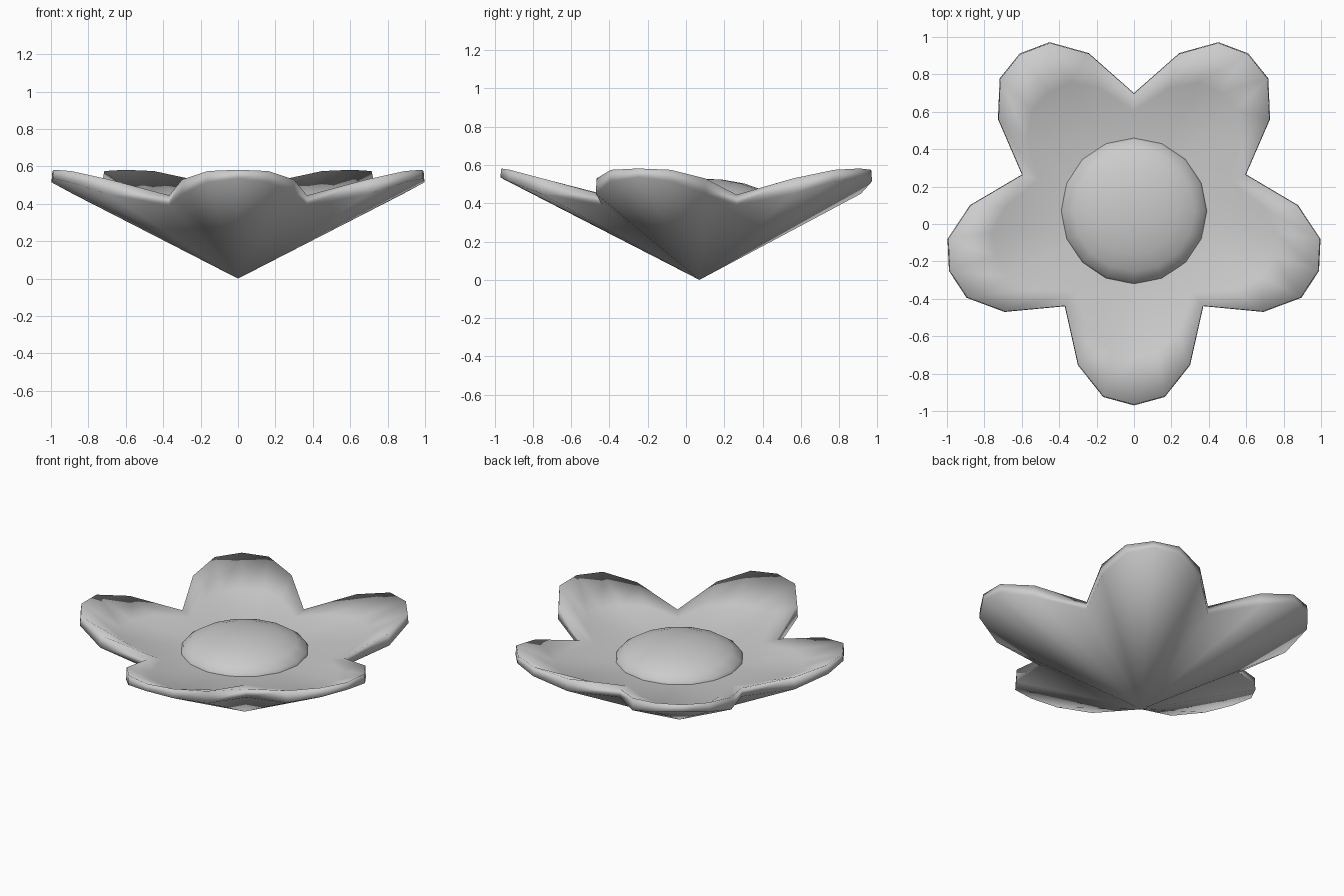
import bpy, bmesh, math
from mathutils import Vector

if "Cube" in bpy.data.objects:
    bpy.data.objects.remove(bpy.data.objects["Cube"])

CENTRE = Vector((0, 0.07, 0))

# Half petal outline, notch to tip: along, across, underside z, rim z, mid scale, mid z
HALF = [
    (0.51, 0.37, 0.39, 0.445, 0.85, 0.43),
    (0.825, 0.30, 0.45, 0.53, 0.78, 0.455),
    (0.995, 0.165, 0.515, 0.575, 0.76, 0.455),
    (1.04, 0.0, 0.535, 0.582, 0.75, 0.455),
]
OUTLINE = [(u, -v, *r) for u, v, *r in HALF] + [tuple(p) for p in HALF[2:0:-1]]


def finish(bm, name):
    bmesh.ops.recalc_face_normals(bm, faces=bm.faces)
    mesh = bpy.data.meshes.new(name)
    bm.to_mesh(mesh)
    bm.free()
    for p in mesh.polygons:
        p.use_smooth = True
    obj = bpy.data.objects.new(name, mesh)
    bpy.context.collection.objects.link(obj)
    return obj


# Five joined petals: pointed underside, thin rim and cupped floor
bm = bmesh.new()
under, rim, mid, inner = [], [], [], []
for k in range(5):
    a = math.radians(-90 + 72 * k)
    ca, sa = math.cos(a), math.sin(a)
    for u, v, z0, z1, s, zm in OUTLINE:
        d = Vector((u * ca - v * sa, u * sa + v * ca, 0))
        for ring, scale, z in ((under, 1, z0), (rim, 0.995, z1),
                               (mid, s, zm), (inner, 0.36 / d.length, 0.41)):
            ring.append(bm.verts.new(CENTRE + d * scale + Vector((0, 0, z))))
apex = bm.verts.new(CENTRE)
floor = bm.verts.new(CENTRE + Vector((0, 0, 0.38)))
n = len(rim)
for i in range(n):
    j = (i + 1) % n
    bm.faces.new((apex, under[j], under[i]))
    for lo, hi in ((under, rim), (rim, mid), (mid, inner)):
        bm.faces.new((lo[i], lo[j], hi[j], hi[i]))
    bm.faces.new((inner[i], inner[j], floor))
finish(bm, "petals")

# Flattened dome in the middle
bm = bmesh.new()
bmesh.ops.create_uvsphere(bm, u_segments=16, v_segments=10, radius=1)
bmesh.ops.scale(bm, vec=(0.40, 0.40, 0.14), verts=bm.verts)
bmesh.ops.translate(bm, vec=CENTRE + Vector((0, 0, 0.39)), verts=bm.verts)
finish(bm, "flower_centre")
